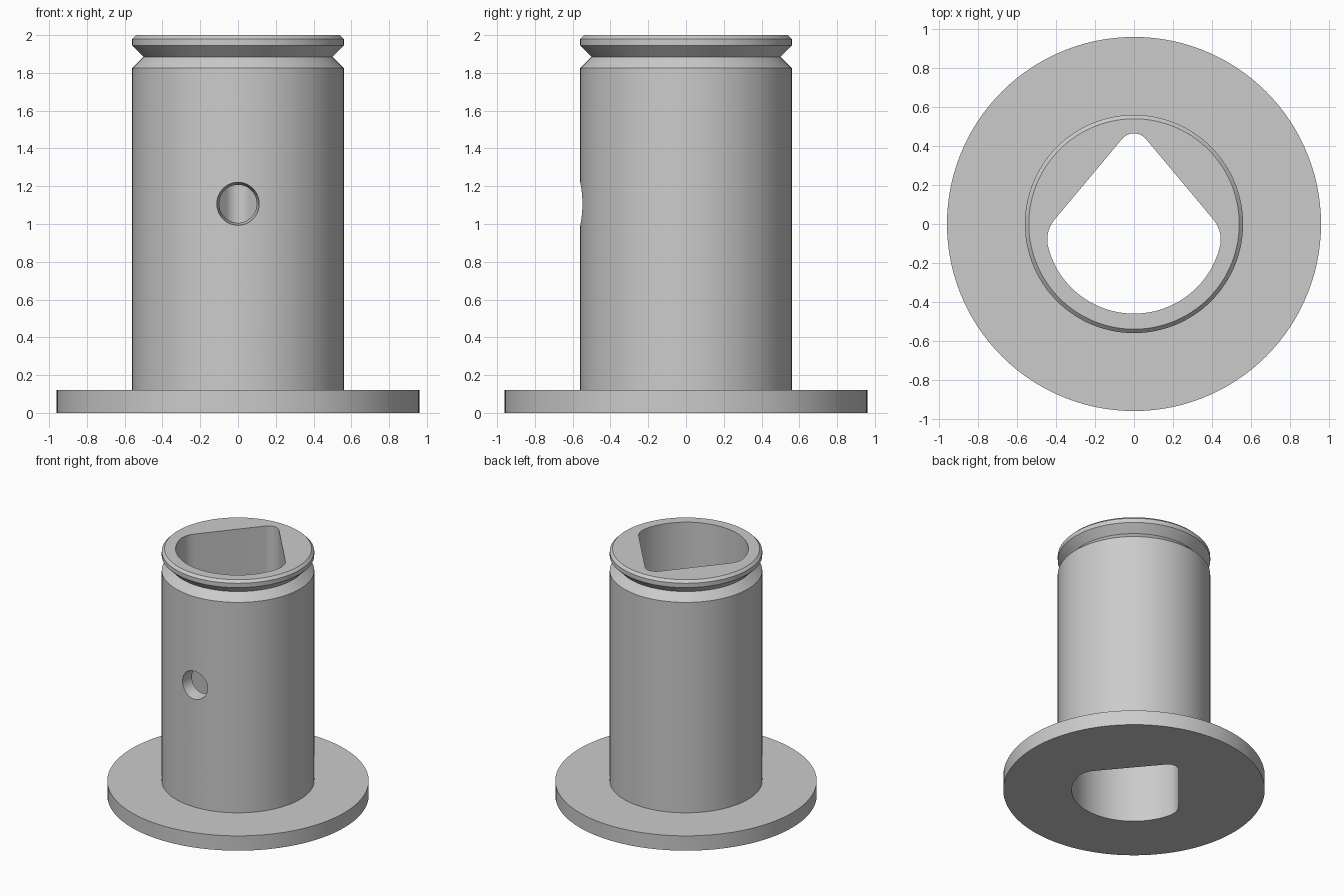
import bpy
import bmesh
import math

if "Cube" in bpy.data.objects:
    bpy.data.objects.remove(bpy.data.objects["Cube"], do_unlink=True)

SEGMENTS = 120

# Single grey finish
grey = bpy.data.materials.new("plain_grey")
grey.use_nodes = True
colour = (0.6, 0.6, 0.6, 1)
grey.diffuse_color = colour
grey.node_tree.nodes["Principled BSDF"].inputs["Base Color"].default_value = colour


def make_object(name, bm):
    bmesh.ops.recalc_face_normals(bm, faces=bm.faces[:])
    mesh = bpy.data.meshes.new(name)
    bm.to_mesh(mesh)
    bm.free()
    mesh.materials.append(grey)
    obj = bpy.data.objects.new(name, mesh)
    bpy.context.collection.objects.link(obj)
    return obj


def loft(name, rings):
    """Skin a stack of equal closed point rings and cap both ends."""
    bm = bmesh.new()
    loops = [[bm.verts.new(p) for p in ring] for ring in rings]
    count = len(loops[0])
    for a, b in zip(loops, loops[1:]):
        for i in range(count):
            j = (i + 1) % count
            bm.faces.new((a[i], a[j], b[j], b[i]))
    bm.faces.new(loops[0][::-1])
    bm.faces.new(loops[-1])
    return make_object(name, bm)


def arc(cx, cy, radius, start, end, steps):
    """Points along an arc, angles in degrees."""
    angles = [math.radians(start + (end - start) * i / steps) for i in range(steps + 1)]
    return [(cx + radius * math.cos(a), cy + radius * math.sin(a)) for a in angles]


def circle(radius):
    return arc(0, 0, radius, 0, 360, SEGMENTS)[:-1]


# Turned body: flange, barrel, V groove and chamfered rim as (radius, height)
profile = [(0.96, 0), (0.96, 0.12), (0.56, 0.12), (0.56, 1.825),
           (0.50, 1.885), (0.56, 1.945), (0.56, 1.98), (0.54, 2.0)]
sleeve = loft("flanged_sleeve", [[(x, y, z) for x, y in circle(r)] for r, z in profile])

# Teardrop bore: rounded tip, two rounded shoulders and a large round belly
shoulder = math.degrees(math.atan2(-0.08, 0.285))
outline = arc(0, 0.385, 0.08, 140, 40, 12)
outline += arc(0.285, -0.08, 0.16, 40, shoulder, 10)
outline += arc(0, -0.005, 0.455, shoulder, -180 - shoulder, 48)[1:-1]
outline += arc(-0.285, -0.08, 0.16, 180 - shoulder, 140, 10)
bore = loft("bore_cutter", [[(x, y, z) for x, y in outline] for z in (-0.1, 2.1)])

# Slightly tapered pin hole through the front wall
pin_hole = loft("pin_hole_cutter", [[(x, y, z + 1.107) for x, z in circle(r)]
                                   for r, y in ((0.119, -0.6), (0.093, -0.4))])

# Cut the openings
bpy.ops.object.select_all(action="DESELECT")
bpy.context.view_layer.objects.active = sleeve
sleeve.select_set(True)
for cutter in (bore, pin_hole):
    cutter.hide_render = True
    cut = sleeve.modifiers.new(cutter.name, "BOOLEAN")
    cut.operation = "DIFFERENCE"
    cut.solver = "EXACT"
    cut.object = cutter
    bpy.ops.object.modifier_apply(modifier=cut.name)
    bpy.data.objects.remove(cutter, do_unlink=True)

bpy.ops.object.shade_smooth_by_angle(angle=math.radians(25))
